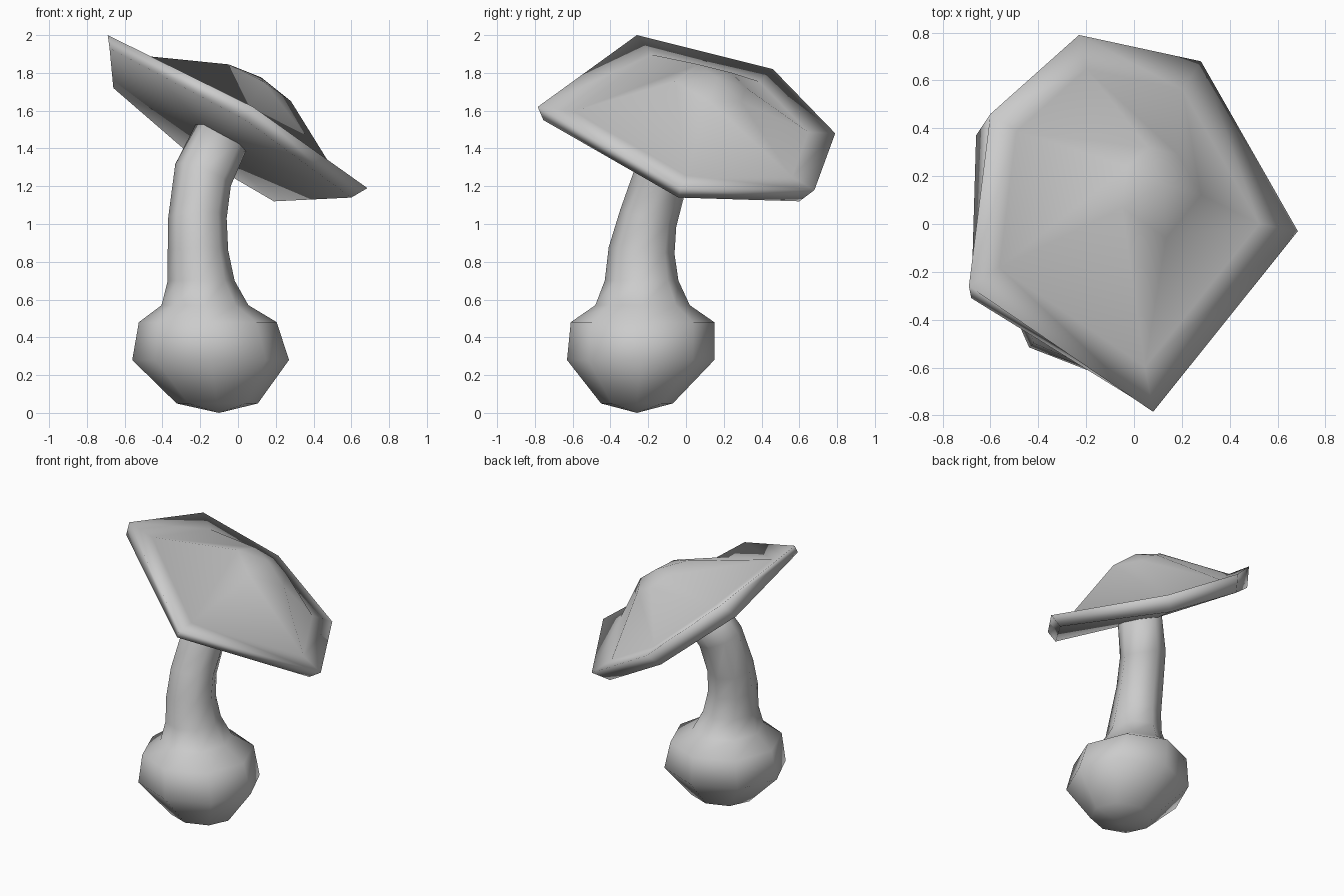
import bpy, bmesh, math
from mathutils import Vector

if "Cube" in bpy.data.objects:
    bpy.data.objects.remove(bpy.data.objects["Cube"])


def bridge(bm, a, b):
    n = len(a)
    for i in range(n):
        j = (i + 1) % n
        bm.faces.new((a[i], a[j], b[j], b[i]))


def fan(bm, ring, point):
    tip = bm.verts.new(point)
    for i in range(len(ring)):
        bm.faces.new((ring[i], ring[(i + 1) % len(ring)], tip))


def finish(bm, name):
    bmesh.ops.recalc_face_normals(bm, faces=bm.faces)
    for f in bm.faces:
        f.smooth = True
    me = bpy.data.meshes.new(name)
    bm.to_mesh(me)
    bm.free()
    ob = bpy.data.objects.new(name, me)
    bpy.context.collection.objects.link(ob)
    return ob


# Bulb and bent stem: centre, x radius, y radius, axis of each ring
SIDES = 8
rings = [
    ((-0.11, -0.26, 0.05), 0.215, 0.19, (0, 0, 1)),
    ((-0.145, -0.24, 0.28), 0.415, 0.39, (0, 0, 1)),
    ((-0.16, -0.23, 0.48), 0.365, 0.38, (0, 0, 1)),
    ((-0.175, -0.23, 0.57), 0.23, 0.25, (0, 0, 1)),
    ((-0.195, -0.235, 0.70), 0.177, 0.195, (0, 0, 1)),
    ((-0.212, -0.235, 0.86), 0.16, 0.175, (0, 0.1, 1)),
    ((-0.215, -0.20, 1.03), 0.155, 0.155, (0, 0.3, 1)),
    ((-0.185, -0.13, 1.26), 0.158, 0.145, (0.4, 0.25, 1)),
    ((-0.08, -0.04, 1.48), 0.15, 0.145, (0.56, 0.2, 1)),
]
bm = bmesh.new()
loops = []
for c, rx, ry, axis in rings:
    q = Vector((0, 0, 1)).rotation_difference(Vector(axis))
    loops.append([bm.verts.new(Vector(c) + q @ Vector((
        rx * math.cos(math.tau * i / SIDES), ry * math.sin(math.tau * i / SIDES), 0)))
        for i in range(SIDES)])
for a, b in zip(loops, loops[1:]):
    bridge(bm, a, b)
fan(bm, loops[0], (-0.10, -0.26, 0.0))
bm.faces.new(loops[-1])
finish(bm, "bulb_and_stem")

# Tilted six-sided cap: upper rim, lower rim, central dome rising from the brim
upper = [(-0.69, -0.26, 2.0), (-0.60, 0.46, 1.82), (-0.23, 0.79, 1.48),
         (0.28, 0.68, 1.18), (0.685, -0.03, 1.19), (0.08, -0.785, 1.62)]
lower = [(-0.68, -0.31, 1.93), (-0.66, 0.37, 1.72), (-0.29, 0.70, 1.40),
         (0.19, 0.60, 1.12), (0.60, -0.04, 1.14), (0.04, -0.755, 1.55)]
centre = Vector((-0.06, 0.12, 1.55))
normal = Vector((0.56, 0.18, 1)).normalized()
slide = Vector((0.043, 0, -0.024))
bm = bmesh.new()


def cap_ring(f, h, s=0):
    return [bm.verts.new(centre.lerp(Vector(p), f) + normal * h + slide * s) for p in upper]


bottom = [bm.verts.new(p) for p in lower]
loops = [bottom, cap_ring(1, 0), cap_ring(0.79, -0.01), cap_ring(0.24, 0.245, 1)]
for a, b in zip(loops, loops[1:]):
    bridge(bm, a, b)
fan(bm, loops[-1], centre + normal * 0.29 + slide)
fan(bm, bottom, (-0.15, 0.07, 1.44))
finish(bm, "cap")
